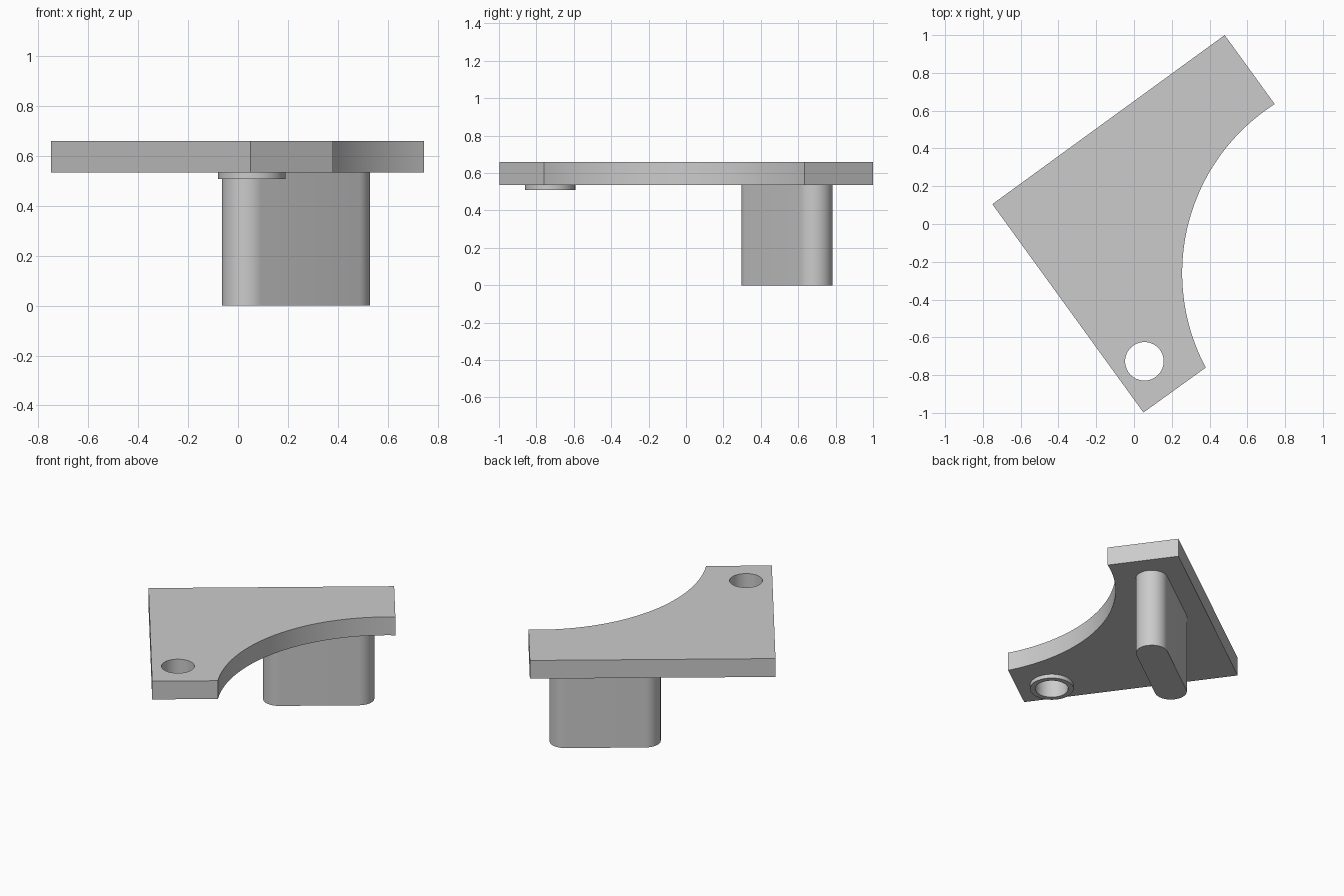
import bpy, bmesh, math
from mathutils import Vector

cube = bpy.data.objects.get("Cube")
if cube:
    bpy.data.objects.remove(cube, do_unlink=True)

# Single grey finish
grey = bpy.data.materials.new("plain_grey")
grey.use_nodes = True
colour = (0.6, 0.6, 0.6, 1)
grey.diffuse_color = colour
grey.node_tree.nodes["Principled BSDF"].inputs["Base Color"].default_value = colour


def arc(centre, radius, start, end, steps):
    """Points along an arc, angles in radians."""
    return [(centre[0] + radius * math.cos(start + (end - start) * i / steps),
             centre[1] + radius * math.sin(start + (end - start) * i / steps))
            for i in range(steps + 1)]


def circle(centre, radius, sides=64):
    return arc(centre, radius, 0, math.tau, sides)[:-1]


def extrude(name, outline, bottom, top):
    """Solid prism from a flat outline."""
    bm = bmesh.new()
    face = bm.faces.new([bm.verts.new((x, y, bottom)) for x, y in outline])
    grown = bmesh.ops.extrude_face_region(bm, geom=[face])["geom"]
    bmesh.ops.translate(bm, vec=(0, 0, top - bottom),
                        verts=[v for v in grown if isinstance(v, bmesh.types.BMVert)])
    bmesh.ops.recalc_face_normals(bm, faces=bm.faces)
    mesh = bpy.data.meshes.new(name)
    bm.to_mesh(mesh)
    bm.free()
    mesh.materials.append(grey)
    obj = bpy.data.objects.new(name, mesh)
    bpy.context.collection.objects.link(obj)
    return obj


def activate(obj):
    bpy.ops.object.select_all(action='DESELECT')
    obj.select_set(True)
    bpy.context.view_layer.objects.active = obj


PLATE_BOTTOM, PLATE_TOP = 0.535, 0.66
BOSS_BOTTOM = 0.508
hole_centre = (0.055, -0.727)

# Plate: straight back corner with a concave arc on the inner side
arc_centre, arc_radius = Vector((1.317, -0.26)), 1.062
upper, lower = Vector((0.745, 0.635)), Vector((0.38, -0.76))
a0 = math.atan2(*(upper - arc_centre).yx)
a1 = math.atan2(*(lower - arc_centre).yx) + math.tau
outline = [(0.05, -0.998), (-0.75, 0.105), (0.48, 1.0)]
outline += arc(arc_centre, arc_radius, a0, a1, 48)
plate = extrude("plate", outline, PLATE_BOTTOM, PLATE_TOP)

# Low boss around the hole, under the plate
boss = extrude("hole_boss", circle(hole_centre, 0.135), BOSS_BOTTOM, PLATE_BOTTOM)

# Through hole
cutter = extrude("hole_cutter", circle(hole_centre, 0.102), 0.3, 0.9)
cutter.hide_render = True
for part in (plate, boss):
    cut = part.modifiers.new("hole", 'BOOLEAN')
    cut.operation = 'DIFFERENCE'
    cut.solver = 'EXACT'
    cut.object = cutter
    activate(part)
    bpy.ops.object.modifier_apply(modifier=cut.name)
bpy.data.objects.remove(cutter, do_unlink=True)

# Leg: round-ended bar parallel to the long straight edge
direction = math.atan2(0.895, 1.23)
middle = Vector((0.2325, 0.54))
reach = Vector((math.cos(direction), math.sin(direction))) * 0.245
half = math.pi / 2
leg_outline = arc(middle + reach, 0.099, direction - half, direction + half, 24)
leg_outline += arc(middle - reach, 0.099, direction + half, direction + 3 * half, 24)
leg = extrude("leg", leg_outline, 0, PLATE_BOTTOM)

# Smooth the curved walls, keep the edges crisp
for part in (plate, boss, leg):
    activate(part)
    bpy.ops.object.shade_smooth_by_angle(angle=math.radians(30))
